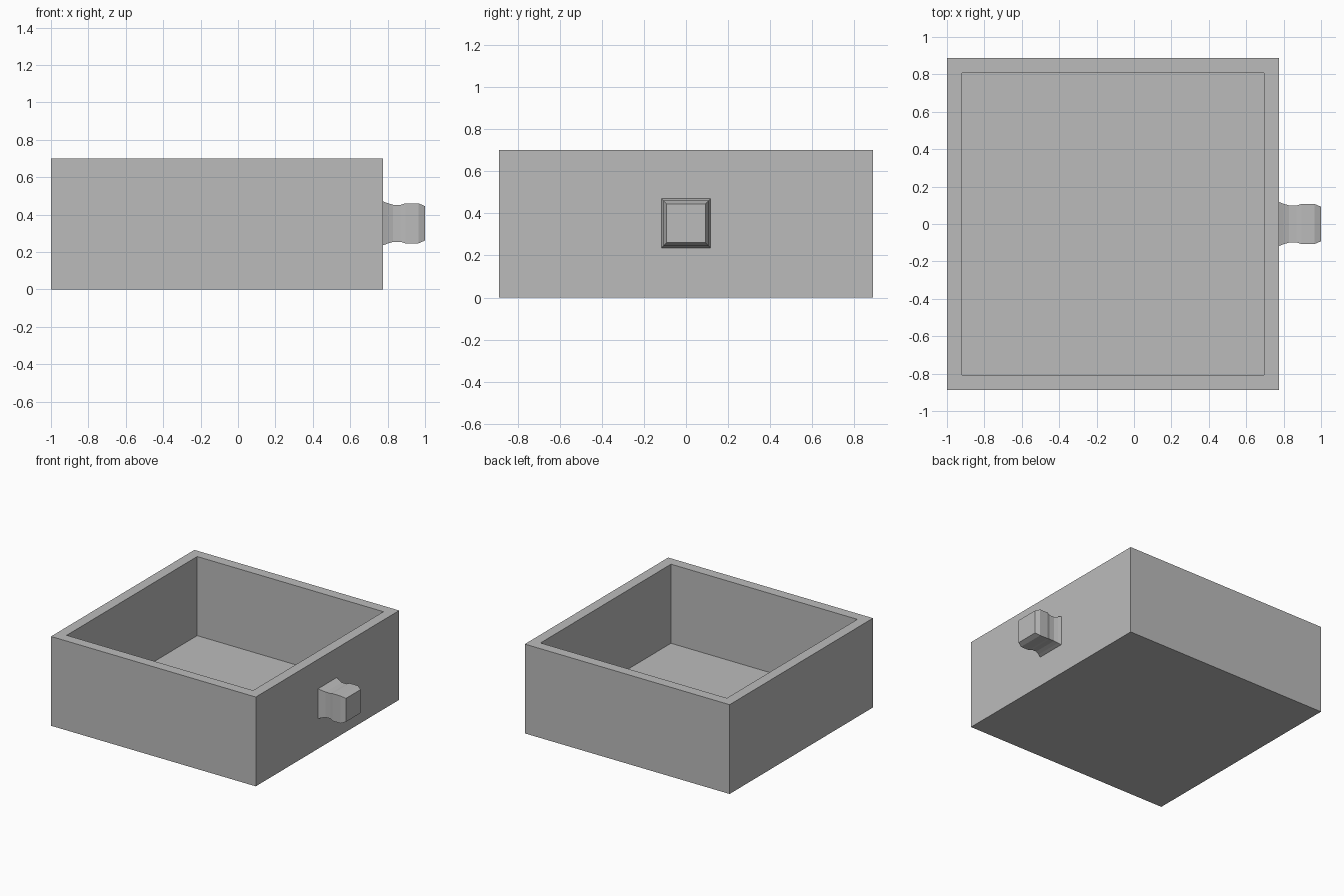
import bpy
import bmesh
from mathutils import Vector

cube = bpy.data.objects.get("Cube")
if cube:
    bpy.data.objects.remove(cube, do_unlink=True)

# One plain grey material
grey = bpy.data.materials.new("plain grey")
grey.use_nodes = True
colour = (0.5, 0.5, 0.5, 1)
grey.diffuse_color = colour
grey.node_tree.nodes["Principled BSDF"].inputs["Base Color"].default_value = colour


def finish(name, bm):
    bmesh.ops.recalc_face_normals(bm, faces=bm.faces)
    mesh = bpy.data.meshes.new(name)
    bm.to_mesh(mesh)
    bm.free()
    mesh.materials.append(grey)
    obj = bpy.data.objects.new(name, mesh)
    bpy.context.collection.objects.link(obj)
    return obj


def square_loft(bm, sections, axis):
    """Join square sections (centre, half width) along an axis and cap the ends."""
    u, v = [Vector(d) for d in (((0, 1, 0), (0, 0, 1)) if axis == "x"
                                else ((1, 0, 0), (0, 1, 0)))]
    corners = ((-1, -1), (1, -1), (1, 1), (-1, 1))
    rings = [[bm.verts.new(Vector(c) + u * a * h + v * b * h) for a, b in corners]
             for c, h in sections]
    for lower, upper in zip(rings, rings[1:]):
        for i in range(4):
            j = (i + 1) % 4
            bm.faces.new((lower[i], lower[j], upper[j], upper[i]))
    bm.faces.new(rings[0])
    bm.faces.new(rings[-1])


# Open drawer box: outside wall, flat rim, inside wall and floor
centre_x, half, wall, height = -0.112, 0.888, 0.08, 0.7
box = bmesh.new()
square_loft(box, [((centre_x, 0, z), h) for z, h in (
    (0, half), (height, half), (height, half - wall), (wall, half - wall))], "z")
finish("drawer_box", box)

# Square knob with a flared foot, narrow neck and bevelled end
knob = bmesh.new()
profile = ((0.776, 0.117), (0.80, 0.108), (0.83, 0.099), (0.87, 0.099),
           (0.895, 0.107), (0.965, 0.107), (1.0, 0.092))
square_loft(knob, [((x, 0, 0.353), h) for x, h in profile], "x")
finish("drawer_knob", knob)
